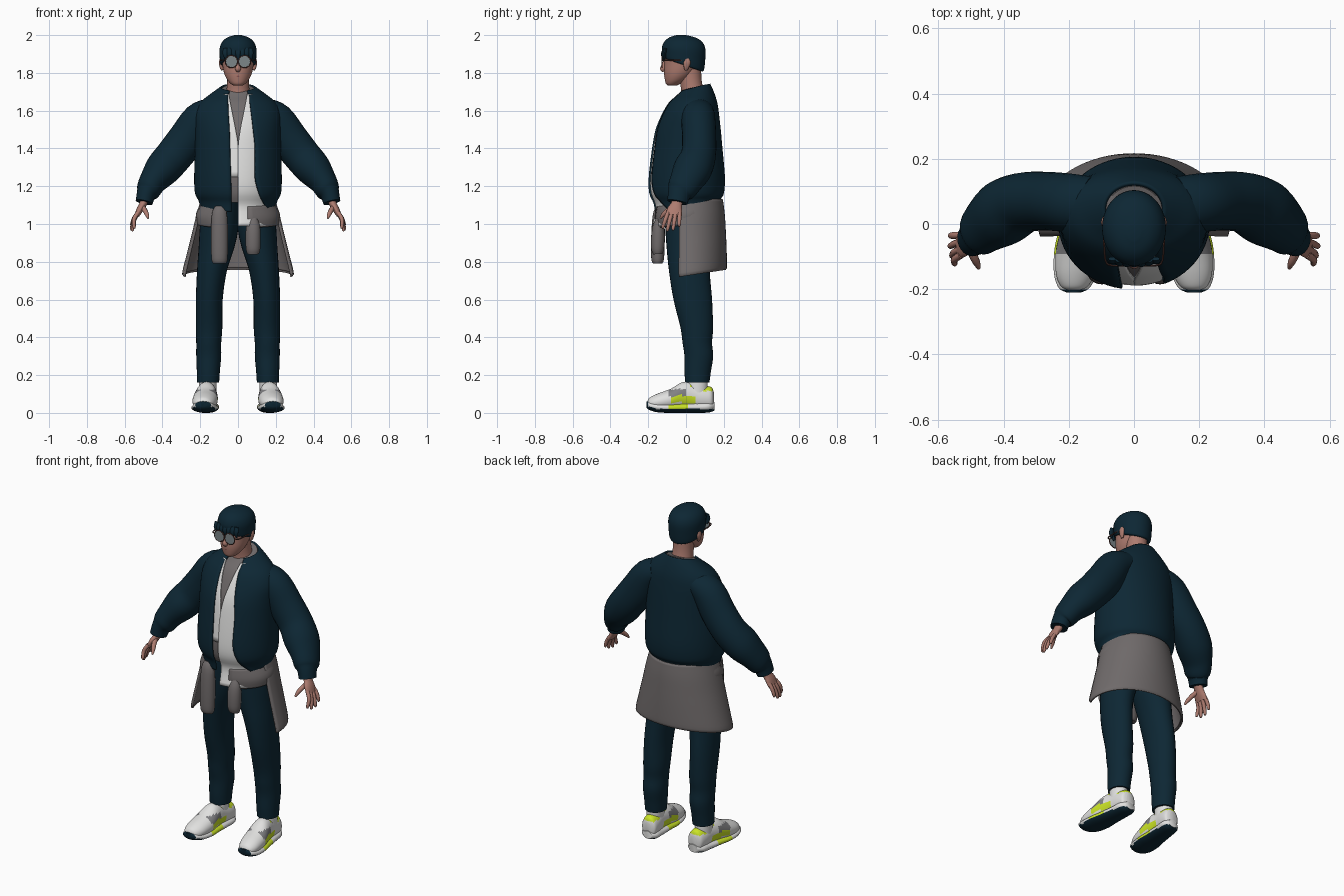
import bpy, bmesh, math
from mathutils import Vector


def material(name, r, g, b):
    m = bpy.data.materials.new(name)
    m.diffuse_color = (r, g, b, 1)
    return m


NAVY = material("navy", 0.004, 0.020, 0.034)
SKIN = material("skin", 0.42, 0.20, 0.16)
GREY = material("grey_cloth", 0.16, 0.145, 0.145)
WHITE = material("white", 0.75, 0.75, 0.74)
PATCH = material("shoe_grey", 0.22, 0.22, 0.23)
LIME = material("lime", 0.60, 0.78, 0.02)
LENS = material("lens", 0.20, 0.24, 0.25)
FRAME = material("frame_brown", 0.07, 0.03, 0.025)
LIP = material("lip", 0.28, 0.09, 0.08)


def smooth_path(pts, sub):
    """Catmull-Rom interpolation of equal-length tuples."""
    out, n = [], len(pts)
    for i in range(n - 1):
        a, b, c, d = pts[max(i - 1, 0)], pts[i], pts[i + 1], pts[min(i + 2, n - 1)]
        for s in range(sub):
            t = s / sub
            out.append(tuple(0.5 * (2 * q + (r - p) * t + (2 * p - 5 * q + 4 * r - w) * t * t
                             + (3 * q - p - 3 * r + w) * t ** 3) for p, q, r, w in zip(a, b, c, d)))
    return out + [tuple(pts[-1])]


def skin_rows(name, rows, mats, closed=True, solid=0, mirror=False, rule=None):
    bm = bmesh.new()
    vs = [[bm.verts.new(p) for p in row] for row in rows]
    n = len(rows[0])
    for r0, r1 in zip(vs, vs[1:]):
        for j in range(n if closed else n - 1):
            k = (j + 1) % n
            bm.faces.new((r0[j], r0[k], r1[k], r1[j]))
    if closed:
        bm.faces.new(vs[0])
        bm.faces.new(vs[-1])
    bmesh.ops.recalc_face_normals(bm, faces=bm.faces[:])
    for f in bm.faces:
        f.smooth = True
        if rule:
            f.material_index = rule(f.calc_center_median(), f.normal)
    me = bpy.data.meshes.new(name)
    bm.to_mesh(me)
    bm.free()
    for m in mats:
        me.materials.append(m)
    ob = bpy.data.objects.new(name, me)
    bpy.context.collection.objects.link(ob)
    bpy.context.view_layer.objects.active = ob
    ob.select_set(True)
    bpy.ops.object.shade_smooth_by_angle(angle=math.radians(50))
    ob.select_set(False)
    if solid:
        s = ob.modifiers.new("thickness", 'SOLIDIFY')
        s.thickness, s.offset = solid, 0
    if mirror:
        ob.modifiers.new("mirror", 'MIRROR')
    return ob


def loft(name, rings, mat, part="full", seg=40, sub=4, **kw):
    """Rings (z, cx, cy, rx, ry, tilt, xl, xr); part 'back' wraps round the rear
    from xr to xl, part 'front' covers only xl..xr."""
    rows = []
    for z, cx, cy, rx, ry, tilt, xl, xr in smooth_path([tuple(r) + (0,) * (8 - len(r)) for r in rings], sub):
        tl, tr = (math.asin(max(-1, min(1, x / rx))) for x in (xl, xr))
        if part == "full":
            ts = [2 * math.pi * j / seg for j in range(seg)]
        else:
            a, b = (tr, tl + 2 * math.pi) if part == "back" else (tl, tr)
            ts = [a + (b - a) * j / seg for j in range(seg + 1)]
        rows.append([(cx + rx * math.sin(t), cy - ry * math.cos(t), z - tilt * math.cos(t)) for t in ts])
    return skin_rows(name, rows, [mat], closed=part == "full", **kw)


def tube(name, pts, mats, ref=(0, 1, 0), seg=20, sub=4, axis=None, **kw):
    """Points (x, y, z, ra, rb); rb is measured along ref."""
    path = smooth_path(pts, sub)
    rows = []
    for i, (x, y, z, ra, rb) in enumerate(path):
        t = Vector(axis) if axis else (Vector(path[min(i + 1, len(path) - 1)][:3]) - Vector(path[max(i - 1, 0)][:3])).normalized()
        a = t.cross(Vector(ref)).normalized()
        b = a.cross(t)
        rows.append([Vector((x, y, z)) + a * ra * math.cos(u) + b * rb * math.sin(u)
                     for u in (2 * math.pi * j / seg for j in range(seg))])
    return skin_rows(name, rows, mats, **kw)


# Bomber jacket, open at the front
JACKET = [(1.075, 0, .005, .192, .165, .01, -.035, .165), (1.125, 0, .005, .203, .175, .01, -.035, .13),
          (1.165, 0, .002, .222, .193, 0, -.035, .11), (1.25, 0, .003, .226, .197, 0, -.038, .09),
          (1.40, 0, .005, .222, .182, 0, -.042, .09), (1.50, 0, .01, .222, .168, 0, -.045, .08),
          (1.58, 0, .022, .222, .147, 0, -.05, .07), (1.64, 0, .035, .195, .125, 0, -.052, .062),
          (1.685, 0, .045, .14, .098, .01, -.052, .058), (1.72, 0, .047, .088, .076, .02, -.045, .05)]
loft("jacket", JACKET, NAVY, "back", seg=56, solid=.012)
tube("jacket_sleeve", [(.13, .06, 1.60, .07, .085), (.20, .065, 1.555, .092, .09), (.27, .07, 1.45, .10, .09),
     (.34, .065, 1.36, .098, .093), (.40, .035, 1.29, .094, .102), (.45, .0, 1.225, .074, .088),
     (.475, -.025, 1.178, .064, .076), (.487, -.037, 1.155, .050, .060), (.497, -.046, 1.115, .046, .054)],
     [NAVY], mirror=True, seg=28)

# Undershirt and the open white shirt over it
loft("undershirt", [(r[0], 0, r[2], r[3] * .91, r[4] * .91, r[5]) for r in JACKET[1:]], GREY)
V = {1.50: .012, 1.58: .028, 1.64: .04, 1.685: .048}
UPPER = [(r[0], 0, r[2], r[3] * .955, r[4] * .955, 0) for r in JACKET[2:-1]]
loft("shirt_left_panel", [(.99, 0, 0, .197, .176, 0, .0, .19), (1.09, 0, 0, .185, .158, 0, 0, .175)]
     + [r + (V.get(r[0], 0), .13) for r in UPPER], WHITE, "front", seg=16, solid=.006)
loft("shirt_right_panel", [r + (-.10, -V.get(r[0], -.003)) for r in UPPER[1:]], WHITE, "front", seg=10, solid=.006)

# Trousers
loft("trouser_leg", [(.16, .158, .06, .058, .064), (.22, .157, .062, .061, .070), (.30, .155, .068, .066, .076),
     (.37, .155, .060, .066, .078), (.45, .153, .057, .070, .086), (.60, .152, .036, .071, .102),
     (.75, .138, .018, .079, .108), (.88, .113, .015, .095, .118), (.98, .10, .015, .102, .125),
     (1.14, .085, .01, .10, .13)], NAVY, mirror=True, seg=28)

# Jumper tied round the waist: back drape, waist band, hanging sleeves
def drape_ring(z, rx, ry, tilt):
    return (z, 0, .008, rx, ry, tilt, -rx * .975, rx * .975)
loft("jumper_back_drape", [drape_ring(1.13, .19, .18, 0), drape_ring(1.05, .213, .19, .005),
     drape_ring(.95, .237, .196, .01), drape_ring(.85, .262, .20, .02), drape_ring(.745, .288, .202, .03),
     drape_ring(.735, .284, .198, .03)], GREY, "back", solid=.014)
loft("jumper_waist_band", [(1.00, 0, .0, .212, .155, .02, -.06, .05), (1.05, 0, 0, .216, .162, .02, -.06, .05),
     (1.11, 0, 0, .19, .155, .02, -.06, .05)], GREY, "back", solid=.014)
for nm, x, top, low, r in (("right", -.098, 1.09, .79, .045), ("left", .08, 1.03, .84, .040)):
    tube("jumper_hanging_sleeve_" + nm, [(x, -.135, top, r * .6, .02), (x, -.145, top - .04, r * .9, .03),
         (x, -.148, (top + low) / 2, r, .036), (x, -.15, low + .03, r * .95, .034), (x, -.15, low, r * .75, .024)], [GREY])

# Head, neck, ears, nose, mouth
loft("head", [(1.732, 0, -.072, .022, .022), (1.742, 0, -.068, .038, .038), (1.765, 0, -.052, .058, .06),
     (1.80, 0, -.035, .074, .081), (1.85, 0, -.02, .083, .095), (1.90, 0, -.018, .086, .098),
     (1.95, 0, -.018, .074, .086), (1.98, 0, -.018, .045, .055)], SKIN)
loft("neck", [(1.64, 0, .04, .075, .07), (1.70, 0, .035, .062, .06), (1.76, 0, .025, .057, .058),
     (1.82, 0, .02, .058, .06)], SKIN, sub=3)
tube("ear", [(.083, .0, 1.815, .006, .008), (.088, .002, 1.83, .009, .014), (.091, .005, 1.855, .010, .019),
     (.09, .006, 1.875, .006, .012)], [SKIN], seg=12, mirror=True)
tube("nose", [(0, -.108, 1.875, .007, .008), (0, -.118, 1.84, .010, .012), (0, -.122, 1.822, .016, .016),
     (0, -.115, 1.81, .010, .010)], [SKIN], seg=14)
tube("mouth", [(-.025, -.099, 1.782, .002, .003), (0, -.111, 1.783, .006, .005), (.025, -.099, 1.782, .002, .003)],
     [LIP], seg=10)

# Hair cap, lower at the nape
loft("hair", [(1.842, 0, -.014, .088, .100, -.035), (1.850, 0, -.014, .094, .109, -.035),
     (1.885, 0, -.013, .097, .114, -.025), (1.93, 0, -.012, .097, .115, -.006), (1.965, 0, -.015, .083, .10, 0),
     (1.988, 0, -.02, .055, .068, 0), (2.0, 0, -.025, .018, .025, 0)], NAVY)
for i in range(7):
    x = -.066 + .022 * i
    y = -.128 + 2.2 * x * x
    tube("fringe_lock", [(x, y + .012, 1.93, .013, .006), (x, y + .004, 1.90, .015, .009),
         (x + .004, y + .008, 1.868 - .006 * (i % 2), .004, .003)], [NAVY], seg=10, sub=3)

# Round glasses
def ring_pts(r, k):
    return [(.035 + r * math.cos(a), -.128, 1.86 + r * math.sin(a), k, k)
            for a in (2 * math.pi * i / 24 for i in range(25))]
tube("glasses_rim", ring_pts(.032, .003), [FRAME], seg=8, sub=1, mirror=True)
tube("lens", [(.035, -.130, 1.86, .031, .031), (.035, -.126, 1.86, .031, .031)], [LENS], ref=(0, 0, 1),
     axis=(0, 1, 0), seg=28, sub=1, mirror=True)
tube("glasses_temple", [(.066, -.127, 1.868, .003, .003), (.088, -.11, 1.868, .003, .004),
     (.093, .005, 1.866, .003, .004)], [FRAME], ref=(0, 0, 1), seg=8, mirror=True)
tube("glasses_bridge", [(-.006, -.128, 1.865, .003, .003), (.006, -.128, 1.865, .003, .003)], [FRAME],
     ref=(0, 0, 1), seg=8, sub=1)

# Hands
tube("palm", [(.49, -.043, 1.14, .024, .030), (.503, -.05, 1.105, .020, .030), (.52, -.06, 1.075, .018, .040),
     (.535, -.064, 1.045, .013, .042)], [SKIN], mirror=True)
for nm, by, ty, tx, tz in (("index", -.095, -.122, .548, .975), ("middle", -.075, -.098, .556, .962),
                           ("ring", -.054, -.068, .561, .966), ("little", -.034, -.036, .560, .986)):
    tube(nm + "_finger", [(.53, by, 1.06, .011, .011), (.55, (by + ty) / 2, (1.06 + tz) / 2 + .008, .011, .011),
         (tx + .002, ty * .97 + by * .03, tz + .012, .009, .009), (tx, ty, tz, .004, .004)], [SKIN],
         seg=10, mirror=True)
tube("thumb", [(.505, -.065, 1.09, .015, .015), (.492, -.098, 1.07, .013, .013), (.482, -.12, 1.05, .011, .011),
     (.476, -.136, 1.03, .005, .005)], [SKIN], seg=10, mirror=True, ref=(1, 0, 0))

# Trainers: uppers with lime and grey panels, soles with dark tread
def shoe_pt(y, w, zb, zt):
    return (.166 - .09 * y, y, (zb + zt) / 2, w, (zt - zb) / 2)
def upper_rule(c, n):
    if c.y > .02 and c.z > .115 + .02 * (c.y < .08):
        return 1
    if abs(n.x) > .45 and -.08 < c.y < .05 and .055 < c.z < .085 - .2 * abs(c.y + .02) + .01:
        return 1
    if abs(n.x) > .3 and -.09 < c.y < .0 and .085 < c.z < .125:
        return 2
    return 0
tube("shoe_upper", [shoe_pt(*q) for q in ((-.203, .02, .035, .065), (-.19, .042, .02, .082), (-.15, .060, .012, .102),
     (-.08, .066, .012, .128), (-.02, .058, .012, .162), (.04, .050, .012, .163), (.10, .050, .012, .146),
     (.135, .044, .012, .135), (.147, .022, .03, .11))], [WHITE, LIME, PATCH], ref=(0, 0, 1), axis=(0, 1, 0),
     seg=36, sub=6, rule=upper_rule, mirror=True)
def sole_rule(c, n):
    if c.z < .02 + .25 * max(0, -.15 - c.y) or c.y < -.2:
        return 1
    return 2 if -.09 < c.y < .01 else 0
tube("shoe_sole", [shoe_pt(*q) for q in ((-.21, .022, .03, .06), (-.195, .048, .016, .062), (-.15, .066, .003, .056),
     (-.08, .071, 0, .054), (-.02, .064, 0, .056), (.06, .058, 0, .058), (.12, .054, .002, .062),
     (.15, .03, .012, .058))], [WHITE, NAVY, LIME], ref=(0, 0, 1), axis=(0, 1, 0), seg=28, sub=5,
     rule=sole_rule, mirror=True)
loft("sock", [(.10, .162, .06, .046, .055), (.16, .160, .06, .047, .055), (.20, .158, .06, .046, .053)],
     WHITE, seg=24, sub=2, mirror=True)
